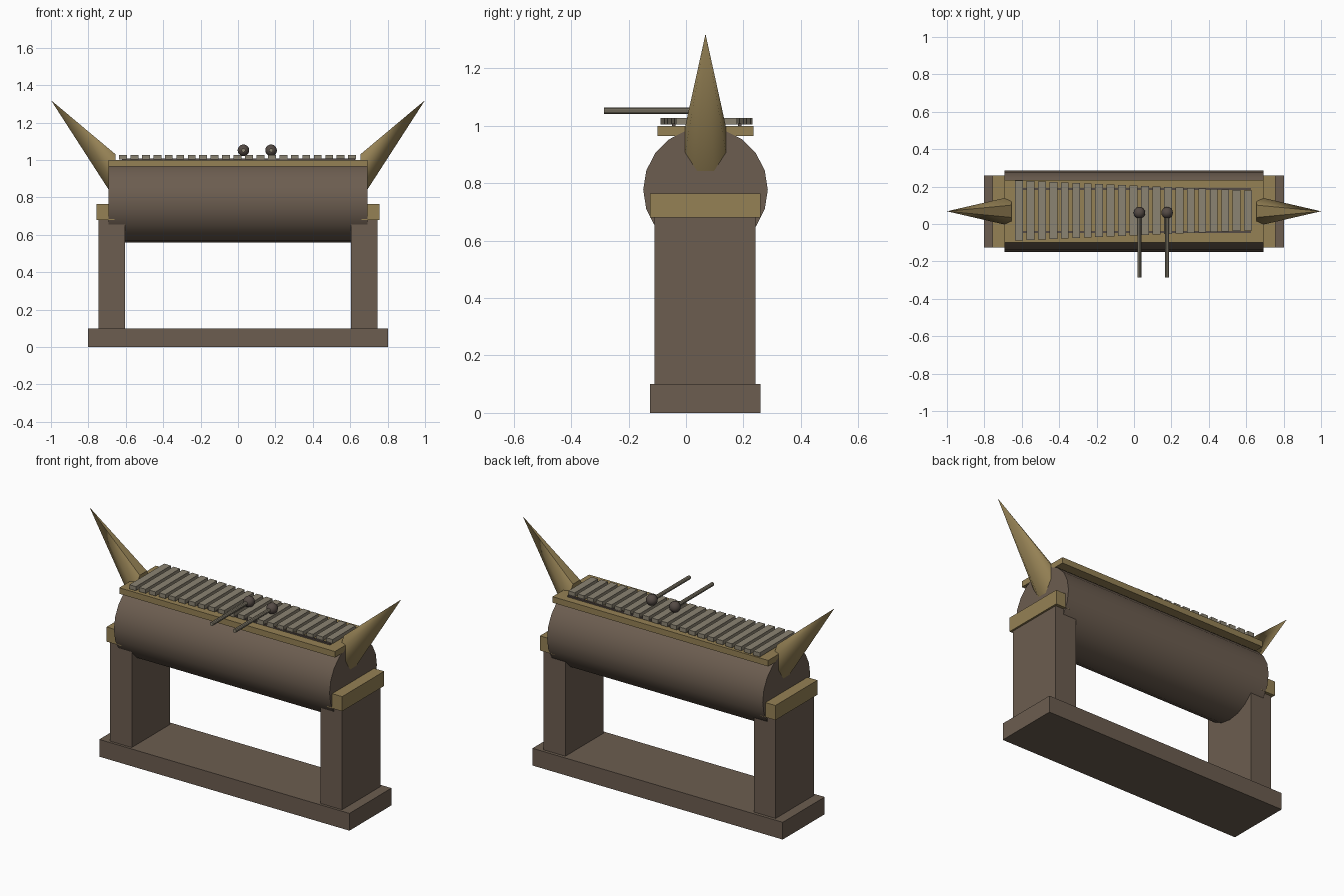
import bpy, bmesh, math

if "Cube" in bpy.data.objects:
    bpy.data.objects.remove(bpy.data.objects["Cube"])

CY = 0.068  # depth of the centre line


def material(name, rgb):
    m = bpy.data.materials.new(name)
    m.diffuse_color = (*rgb, 1)
    m.use_nodes = True
    m.node_tree.nodes["Principled BSDF"].inputs["Base Color"].default_value = m.diffuse_color
    return m


wood = material("dark_wood", (0.15, 0.11, 0.08))
gold = material("gold", (0.30, 0.22, 0.09))
metal = material("bar_metal", (0.26, 0.23, 0.17))
dark = material("dark_trim", (0.09, 0.07, 0.06))


def box(name, x, y, z, mat):
    bpy.ops.mesh.primitive_cube_add(
        size=1, location=[(a + b) / 2 for a, b in (x, y, z)])
    o = bpy.context.object
    o.name = name
    o.scale = [b - a for a, b in (x, y, z)]
    bpy.ops.object.transform_apply(location=False, rotation=False, scale=True)
    o.data.materials.append(mat)
    return o


def cylinder(name, r, depth, loc, rot, mat, sides):
    bpy.ops.mesh.primitive_cylinder_add(
        vertices=sides, radius=r, depth=depth, location=loc, rotation=rot)
    o = bpy.context.object
    o.name = name
    o.data.materials.append(mat)
    bpy.ops.object.shade_smooth_by_angle(angle=math.radians(30))
    return o


def horn(name, s):
    # Slanted cone: upright elliptical ring near the drum end, pulled to a tip
    bm = bmesh.new()
    n = 8
    ring = []
    for i in range(n):
        a = 2 * math.pi * (i + 0.5) / n
        ring.append(bm.verts.new((s * 0.655, CY + 0.086 * math.cos(a),
                                  0.908 + 0.133 * math.sin(a))))
    tip = bm.verts.new((s * 1.0, CY, 1.32))
    bm.faces.new(ring)
    for i in range(n):
        bm.faces.new((ring[i], ring[(i + 1) % n], tip))
    bmesh.ops.recalc_face_normals(bm, faces=bm.faces)
    me = bpy.data.meshes.new(name)
    bm.to_mesh(me)
    bm.free()
    o = bpy.data.objects.new(name, me)
    bpy.context.collection.objects.link(o)
    me.materials.append(gold)
    bpy.context.view_layer.objects.active = o
    bpy.ops.object.select_all(action='DESELECT')
    o.select_set(True)
    bpy.ops.object.shade_smooth_by_angle(angle=math.radians(50))


# Stand
box("base", (-0.803, 0.803), (-0.125, 0.26), (0, 0.10), wood)
for side, s in (("left", -1), ("right", 1)):
    def span(a, b):
        return tuple(sorted((s * a, s * b)))
    box(side + "_leg", span(0.605, 0.745), (-0.11, 0.242), (0.10, 0.68), wood)
    box(side + "_leg_cap", span(0.66, 0.756), (-0.125, 0.26), (0.68, 0.765), gold)
    horn(side + "_horn", s)

# Resonator drum and top plate
cylinder("drum", 0.217, 1.384, (0, CY, 0.777), (0, math.pi / 2, 0), wood, 20)
box("top_plate", (-0.692, 0.692), (-0.10, 0.235), (0.965, 1.0), gold)

# Rails under the bars
for name, y in (("front_rail", -0.043), ("back_rail", 0.187)):
    box(name, (-0.62, 0.625), (y - 0.006, y + 0.006), (1.0, 1.008), dark)

# Tuned bars, shorter toward the right
N = 21
for i in range(N):
    t = i / (N - 1)
    x = -0.615 + 1.225 * t
    h = 0.16 - 0.054 * t
    box("bar_%02d" % (i + 1), (x - 0.021, x + 0.021),
        (CY + 0.004 - h, CY + 0.004 + h), (1.004, 1.028), metal)

# Mallets
for i, x in enumerate((0.029, 0.177), 1):
    cylinder("mallet_stick_%d" % i, 0.011, 0.345, (x, -0.1125, 1.052),
             (math.pi / 2, 0, 0), metal, 10)
    bpy.ops.mesh.primitive_uv_sphere_add(
        segments=16, ring_count=10, radius=0.031, location=(x, 0.06, 1.052))
    head = bpy.context.object
    head.name = "mallet_head_%d" % i
    head.data.materials.append(dark)
    bpy.ops.object.shade_smooth()
